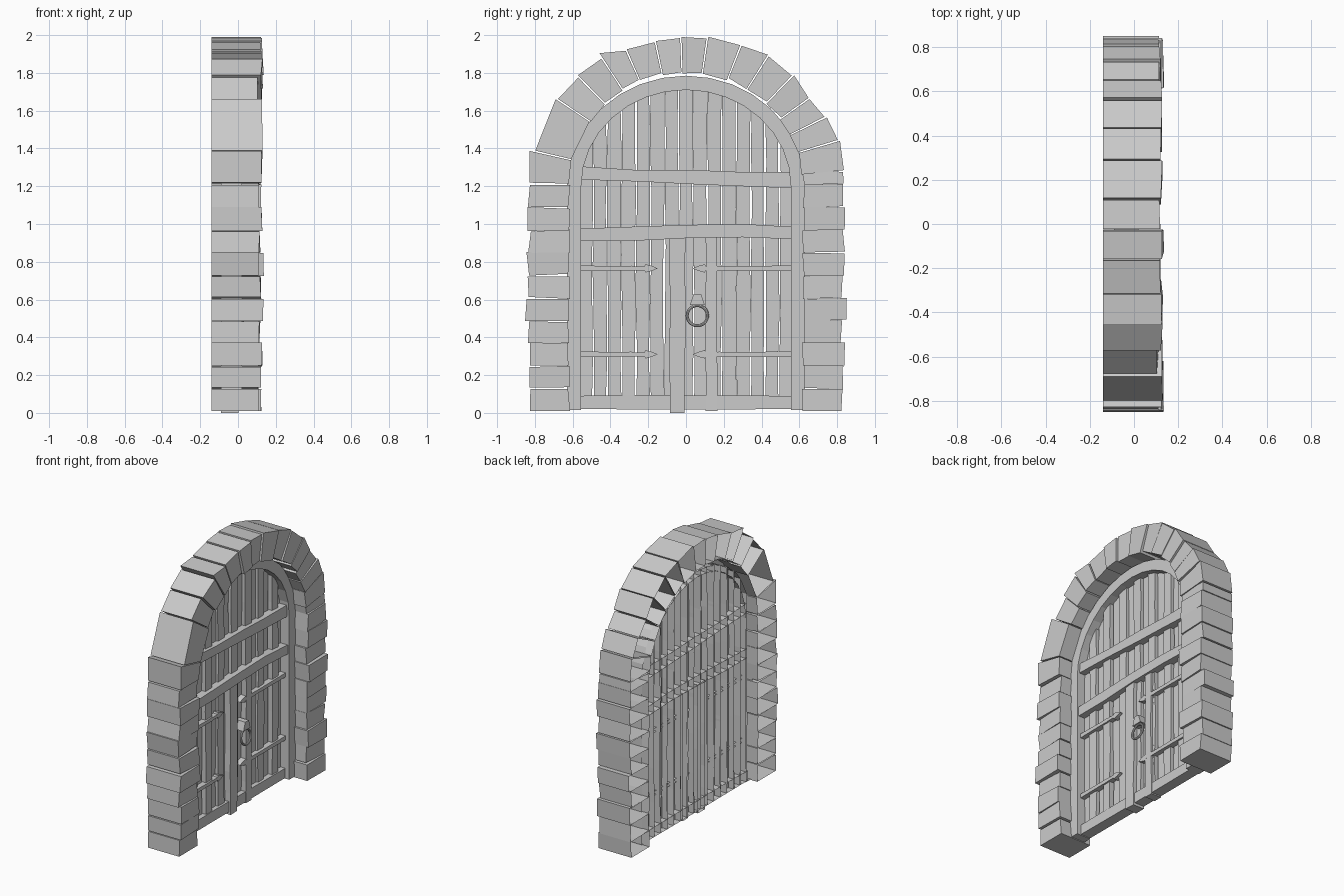
import bpy, bmesh, math, random
from mathutils import Vector

if "Cube" in bpy.data.objects:
    bpy.data.objects.remove(bpy.data.objects["Cube"])

random.seed(4)
CZ = 1.2            # arch springing height
BACK = -0.09        # back of the door leaf


def jit(a):
    return random.uniform(-a, a)


def finish(name, bm):
    me = bpy.data.meshes.new(name)
    bm.to_mesh(me)
    bm.free()
    ob = bpy.data.objects.new(name, me)
    bpy.context.collection.objects.link(ob)
    return ob


def prism(name, pts, x0, x1, bevel=0.006, rough=0.0):
    """Outline in (y, z) pushed from x0 to x1, open at the back, front edges bevelled."""
    area = sum(a[0] * b[1] - b[0] * a[1] for a, b in zip(pts, pts[1:] + pts[:1]))
    if area < 0:
        pts = pts[::-1]
    bm = bmesh.new()
    back = [bm.verts.new((x0, y, z)) for y, z in pts]
    front = [bm.verts.new((x1 + jit(rough), y, z)) for y, z in pts]
    n = len(pts)
    bm.faces.new(front)
    for i in range(n):
        j = (i + 1) % n
        bm.faces.new((back[i], back[j], front[j], front[i]))
    if bevel:
        edges = [e for e in bm.edges if len(e.link_faces) == 2 and e.calc_face_angle() > 0.5]
        bmesh.ops.bevel(bm, geom=edges, offset=bevel, segments=1, affect='EDGES', clamp_overlap=True)
    return finish(name, bm)


def vertical_plank(name, y0, y1, z0, z1a, z1b, x1, wob=0.005, n=6):
    """Upright board with slightly wavy edges."""
    left = [(y0 + jit(wob), z0 + (z1a - z0) * i / n) for i in range(n + 1)]
    right = [(y1 + jit(wob), z0 + (z1b - z0) * i / n) for i in range(n + 1)]
    return prism(name, left + right[::-1], BACK, x1, 0.005, 0.002)


def beam(name, bottom, top, x1, x0=BACK):
    return prism(name, bottom + top[::-1], x0, x1, 0.007, 0.002)


# Jamb stones
depths = [.11, .12, .125, .112, .133, .12, .11, .115, .125, .107, .12]
zs = [.01, .13, .25, .37, .49, .61, .73, .85, .97, 1.09, 1.21, 1.28]
for side in (-1, 1):
    count = 10 if side < 0 else 11
    for i in range(count):
        z0, z1 = zs[i], zs[i + 1]
        out = 0.83 + (0.015 if i in (4, 8) else jit(0.008))
        t = 0.0 if i == 0 else 0.007
        pts = [(side * (0.62 + jit(.008)), z0 + jit(t)), (side * (out + jit(t)), z0 + jit(t)),
               (side * (out + jit(.008)), z1 - .003 + jit(t)), (side * (0.62 + jit(.008)), z1 - .003 + jit(t))]
        prism("jamb_stone", pts, -0.14, depths[i if side < 0 else -1 - i], 0.007, 0.004)

# Arch stones: boundary angle, outer radius at each end
angles = [5.5, 16.7, 26.3, 35.5, 46, 57.8, 68.7, 81.8, 92, 102, 113.7, 123.3, 134.5, 146, 167, 179]
radii = [(.84, .85), (.84, .83), (.82, .80), (.80, .82), (.81, .815), (.82, .80), (.80, .80), (.79, .79),
         (.785, .785), (.78, .79), (.785, .84), (.81, .82), (.81, .82), (.83, .82), (.85, .83)]
for i, (ra, rb) in enumerate(radii):
    a, b = math.radians(angles[i] + 0.3), math.radians(angles[i + 1] - 0.3)

    def polar(t, r):
        return (r * math.cos(t), CZ + r * math.sin(t))
    ri = 0.60 + 0.02 * abs(math.cos((a + b) / 2))
    pts = [polar(a, ri + jit(.008)), polar(a, ra), polar(b, rb), polar(b, ri + jit(.008))]
    prism("arch_stone", pts, -0.14, 0.12 + jit(0.012), 0.008, 0.006)


# Arched timber frame
def arch(ry, rz, n=16):
    return [(ry, 0.015)] + [(ry * math.cos(math.pi * i / n), CZ + rz * math.sin(math.pi * i / n))
                            for i in range(n + 1)] + [(-ry, 0.015)]


prism("door_frame", arch(.63, .585) + arch(.555, .51)[::-1], BACK, 0.02, 0.008)

# Planks, cut to follow the arch
N = 15
w = 1.14 / N


def top(y):
    return CZ + 0.55 * math.sqrt(max(0, 1 - (y / 0.6) ** 2))


for i in range(N):
    y0 = -0.57 + i * w
    y1 = y0 + w
    vertical_plank("plank", y0 + .003, y1 - .003, 0.02, top(y0), top(y1),
                   (-0.045, -0.025)[i % 2] + jit(.006))

# Centre post and cover strip
vertical_plank("centre_post", -0.088, -0.004, 0.0, 0.93, 0.93, 0.0, 0.004)
vertical_plank("cover_strip", 0.105, 0.165, 0.01, 0.93, 0.93, -0.008, 0.004)

# Cross beams and bottom rails
beam("upper_beam", [(-.56, 1.235), (-.25, 1.225), (.05, 1.21), (.3, 1.2), (.555, 1.19)],
     [(-.56, 1.305), (-.25, 1.285), (.05, 1.285), (.3, 1.275), (.555, 1.275)], 0.005)
beam("middle_beam", [(-.57, .91), (-.3, .91), (0, .925), (.3, .93), (.57, .92)],
     [(-.57, .975), (-.3, .985), (0, .995), (.3, 1.0), (.57, .985)], 0.008)
beam("bottom_rail", [(-.58, .02), (0, .018), (.58, .02)],
     [(-.58, .09), (-.3, .095), (.2, .092), (.58, .09)], -0.012)

# Strap hinges with spear tips and cross bars
for side, y_end, y_tip in ((-1, -.56, -.15), (1, .575, .035)):
    for z in (.31, .765):
        s = side
        half = [(y_end, .015), (y_tip + s * .19, .012), (y_tip + s * .14, .014), (y_tip + s * .12, .011),
                (y_tip + s * .07, .011), (y_tip + s * .065, .022), (y_tip + s * .03, .013)]
        pts = [(y, z + h) for y, h in half] + [(y_tip, z)] + [(y, z - h) for y, h in half[::-1]]
        prism("strap_hinge", pts, -0.06, -0.008, 0.003)
        yc = y_tip + s * 0.135
        half = [(-.075, .003), (-.05, .009), (-.03, .005), (.03, .005), (.05, .009), (.075, .003)]
        prism("hinge_cross", [(yc - h, z + d) for d, h in half] + [(yc + h, z + d) for d, h in half[::-1]],
              -0.06, -0.022, 0)

# Handle: bracket and hanging ring
prism("handle_bracket", [(.02, .57), (.10, .57), (.08, .63), (.04, .63)], -0.05, 0.03, 0.008)
bpy.ops.mesh.primitive_torus_add(major_segments=20, minor_segments=8, major_radius=0.054, minor_radius=0.008,
                                 location=(0.02, 0.06, 0.515), rotation=(0, math.pi / 2 - 0.12, 0))
bpy.context.object.name = "handle_ring"
bpy.ops.object.shade_smooth_by_angle()
